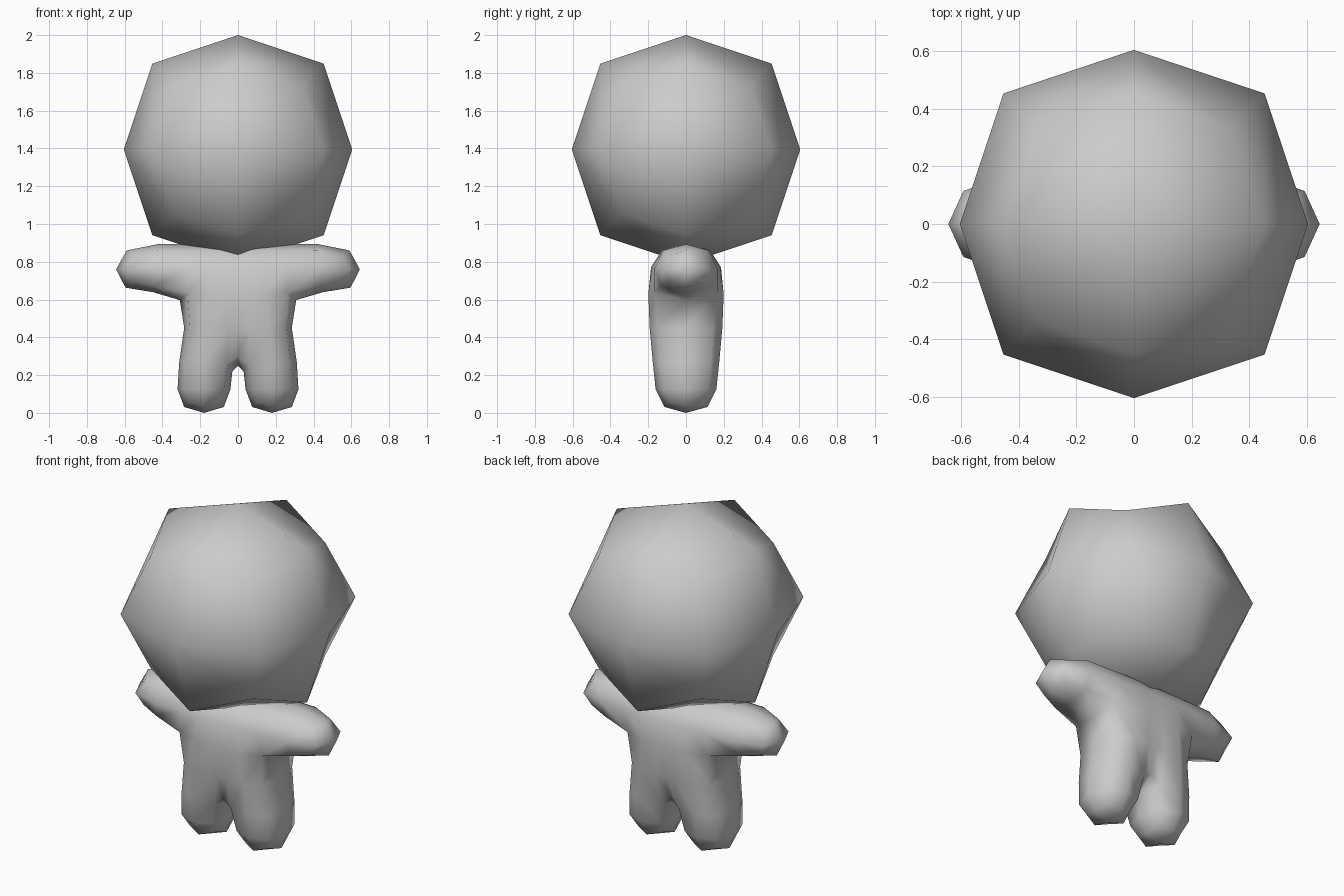
import bpy, bmesh

if "Cube" in bpy.data.objects:
    bpy.data.objects.remove(bpy.data.objects["Cube"])


def finish(obj):
    """One plain subdivision level and smooth shading."""
    mod = obj.modifiers.new("Subdivision", 'SUBSURF')
    mod.levels = 1
    mod.render_levels = 1
    mod.use_limit_surface = False
    for p in obj.data.polygons:
        p.use_smooth = True


# Head: a cube rounded by one subdivision
bpy.ops.mesh.primitive_cube_add(size=1.21, location=(0, 0, 1.395))
head = bpy.context.object
head.name = "head"
finish(head)

# Body cage, right half of the front sheet: (x, half depth, z)
points = {
    "foot_in": (0.04, 0.147, 0), "foot_out": (0.32, 0.147, 0),
    "hip_in": (0.04, 0.175, 0.25), "hip_out": (0.32, 0.175, 0.25),
    "chest_in": (0.04, 0.21, 0.65), "armpit": (0.25, 0.21, 0.65),
    "neck": (0.04, 0.16, 0.893), "shoulder": (0.205, 0.16, 0.893),
    "hand_low": (0.645, 0.147, 0.627), "hand_top": (0.645, 0.147, 0.893),
}
side_quads = [
    ("foot_in", "foot_out", "hip_out", "hip_in"),       # leg
    ("hip_in", "hip_out", "armpit", "chest_in"),        # belly
    ("chest_in", "armpit", "shoulder", "neck"),         # chest
    ("armpit", "hand_low", "hand_top", "shoulder"),     # arm
]
bm = bmesh.new()
verts = {(n, s): bm.verts.new((s * x, -y, z))
         for n, (x, y, z) in points.items() for s in (1, -1)}
for quad in side_quads:
    bm.faces.new([verts[n, 1] for n in quad])
    bm.faces.new([verts[n, -1] for n in reversed(quad)])
# Narrow strip joining the two halves
for a, b in (("hip_in", "chest_in"), ("chest_in", "neck")):
    bm.faces.new([verts[a, -1], verts[a, 1], verts[b, 1], verts[b, -1]])

# Extrude the sheet through to a mirrored back
front = bm.faces[:]
out = bmesh.ops.extrude_face_region(bm, geom=front, use_keep_orig=True)
for v in out["geom"]:
    if isinstance(v, bmesh.types.BMVert):
        v.co.y = -v.co.y
bmesh.ops.recalc_face_normals(bm, faces=bm.faces[:])
mesh = bpy.data.meshes.new("body")
bm.to_mesh(mesh)
bm.free()
body = bpy.data.objects.new("body", mesh)
bpy.context.collection.objects.link(body)
finish(body)
